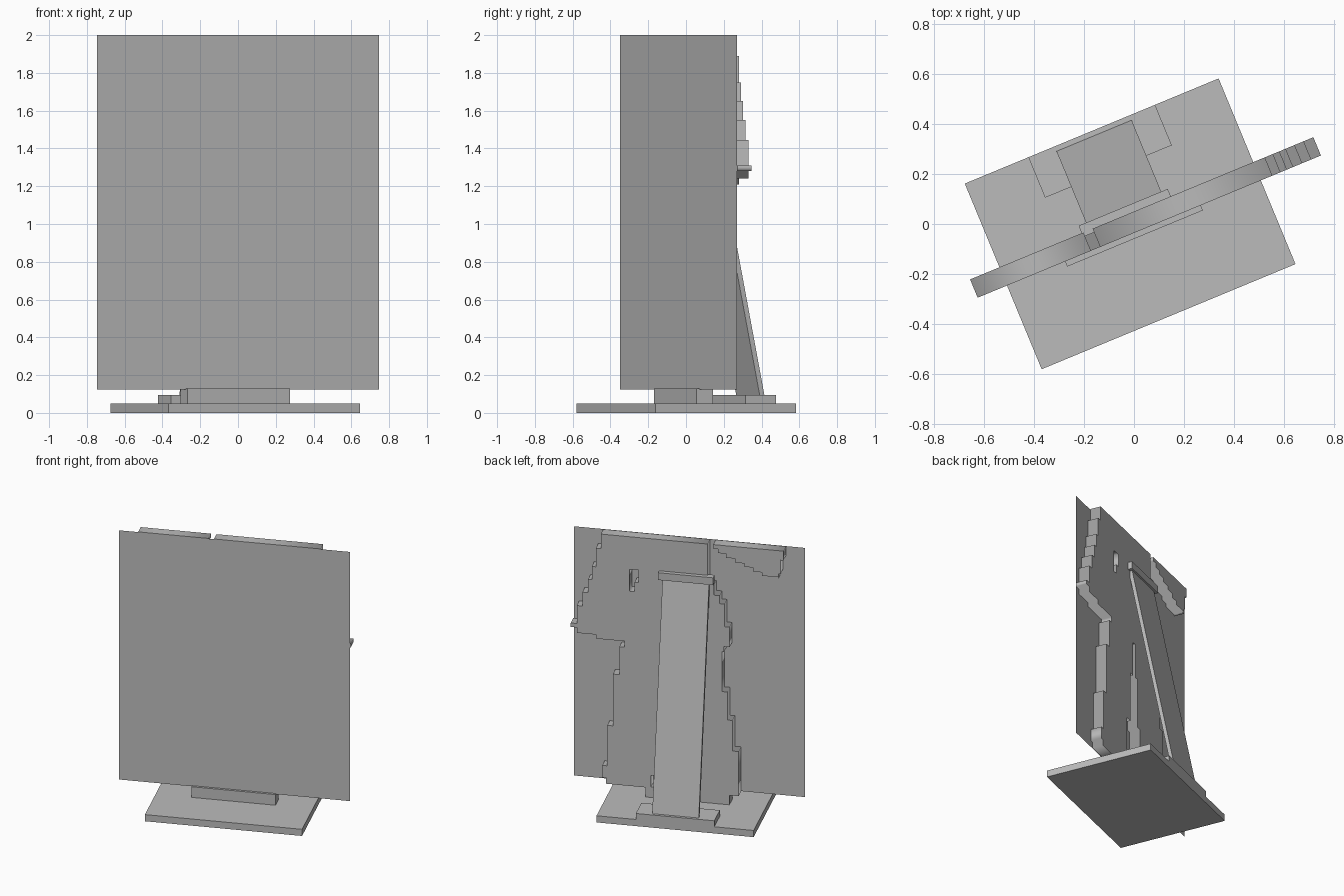
import bpy
import bmesh
import math
from mathutils import Matrix, Vector

if "Cube" in bpy.data.objects:
    bpy.data.objects.remove(bpy.data.objects["Cube"])

TURN = Matrix.Rotation(math.radians(22.5), 4, 'Z')
BOTTOM, TOP = 0.125, 2.0

grey = bpy.data.materials.new("plain grey")
grey.use_nodes = True
grey.diffuse_color = (0.5, 0.5, 0.5, 1)
grey.node_tree.nodes["Principled BSDF"].inputs["Base Color"].default_value = (0.5, 0.5, 0.5, 1)


def finish(name, bm):
    bmesh.ops.recalc_face_normals(bm, faces=bm.faces)
    bm.transform(TURN)
    mesh = bpy.data.meshes.new(name)
    bm.to_mesh(mesh)
    bm.free()
    mesh.materials.append(grey)
    obj = bpy.data.objects.new(name, mesh)
    bpy.context.collection.objects.link(obj)
    return obj


def box(name, low, high):
    low, high = Vector(low), Vector(high)
    bm = bmesh.new()
    place = Matrix.Translation((low + high) / 2) @ Matrix.Diagonal((high - low).to_4d())
    bmesh.ops.create_cube(bm, size=1, matrix=place)
    return finish(name, bm)


def prism(name, profile, x0, x1):
    # Extrude a side profile (y, z) across the width
    bm = bmesh.new()
    face = bm.faces.new([bm.verts.new((x0, y, z)) for y, z in profile])
    new = bmesh.ops.extrude_face_region(bm, geom=[face])["geom"]
    bmesh.ops.translate(bm, vec=(x1 - x0, 0, 0),
                        verts=[v for v in new if isinstance(v, bmesh.types.BMVert)])
    return finish(name, bm)


def steps(top, pairs):
    # Staircase edge going down: each pair is (x, lower z)
    points = []
    for x, low in pairs:
        points += [(x, top), (x, low)]
        top = low
    return points


def cutout(name, outlines, y0, y1):
    # Flat stepped shape; outlines inside others become holes
    curve = bpy.data.curves.new(name, 'CURVE')
    curve.dimensions = '2D'
    curve.fill_mode = 'BOTH'
    curve.extrude = (y1 - y0) / 2
    for outline in outlines:
        spline = curve.splines.new('POLY')
        spline.points.add(len(outline) - 1)
        for point, (x, z) in zip(spline.points, outline):
            point.co = (x, z, 0, 1)
        spline.use_cyclic_u = True
    helper = bpy.data.objects.new(name + " helper", curve)
    bpy.context.collection.objects.link(helper)
    bpy.context.view_layer.update()
    bm = bmesh.new()
    bm.from_mesh(helper.to_mesh())
    helper.to_mesh_clear()
    bpy.data.objects.remove(helper)
    bmesh.ops.remove_doubles(bm, verts=bm.verts, dist=0.0002)
    bm.transform(Matrix.Translation((0, (y0 + y1) / 2, 0)) @ Matrix.Rotation(math.pi / 2, 4, 'X'))
    return finish(name, bm)


# Foot: base plate, front block and rear pad
box("base_plate", (-0.563, -0.395, 0), (0.535, 0.408, 0.05))
box("front_block", (-0.312, -0.055, 0.05), (0.275, 0.04, 0.13))
box("rear_pad", (-0.288, 0.233, 0.05), (0.26, 0.408, 0.095))

# Slanted brace and the cleat holding its top
prism("brace", [(0.387, 0.095), (0.06, 1.73), (0.033, 1.73), (0.36, 0.095)], -0.175, 0.15)
box("top_cleat", (-0.207, 0.03, 1.71), (0.178, 0.078, 1.765))

# Thin display sheet
bm = bmesh.new()
bm.faces.new([bm.verts.new(c) for c in ((-0.822, -0.037, BOTTOM), (0.792, -0.037, BOTTOM),
                                        (0.792, -0.037, TOP), (-0.822, -0.037, TOP))])
finish("display_sheet", bm)

# Stepped backing board: outer edge, leg gap, other edge
left_edge = steps(TOP, [(0.585, 1.89), (0.62, 1.75), (0.648, 1.65), (0.675, 1.55),
                        (0.714, 1.445), (0.753, 1.31), (0.795, 1.28), (0.753, 1.24),
                        (0.62, 1.21), (0.42, 1.165), (0.455, 0.955), (0.5, 0.565),
                        (0.54, 0.26), (0.575, 0.17), (0.55, BOTTOM)])
gap_left = steps(1.17, [(0.1, 0.91), (0.14, 0.53), (0.19, 0.22), (0.235, BOTTOM)])
gap_right = steps(1.17, [(0.065, 0.91), (0.035, 0.53), (0, BOTTOM)])
right_edge = steps(TOP, [(-0.16, 1.695), (-0.205, 1.62), (-0.245, 1.56), (-0.28, 1.39),
                         (-0.315, 1.24), (-0.275, 1.2), (-0.262, 0.9), (-0.3, 0.69),
                         (-0.335, 0.46), (-0.378, BOTTOM)])
body = left_edge + gap_left[::-1] + gap_right + right_edge[::-1]

# Small through-hole and the separate upper piece
hole = [(0.385, 1.755), (0.32, 1.755), (0.32, 1.66), (0.35, 1.66), (0.35, 1.59), (0.385, 1.59)]
lower = [(-0.2, 1.97), (-0.235, 1.94), (-0.29, 1.91), (-0.353, 1.88), (-0.42, 1.855),
         (-0.48, 1.825), (-0.54, 1.8), (-0.655, 1.785)]
upper_piece = [(-0.2, TOP)]
for (xa, za), (xb, zb) in zip(lower, lower[1:]):
    upper_piece += [(xa, za), (xb, za)]
upper_piece += [(-0.655, 1.785), (-0.655, 1.785 + 0.04), (-0.67, 1.825), (-0.67, 1.93),
                (-0.69, 1.93), (-0.69, TOP)]
upper_piece = [p for i, p in enumerate(upper_piece) if p != upper_piece[i - 1]]

cutout("backing_board", [body, hole], -0.033, 0.046)
cutout("upper_backing", [upper_piece], -0.033, 0.046)
